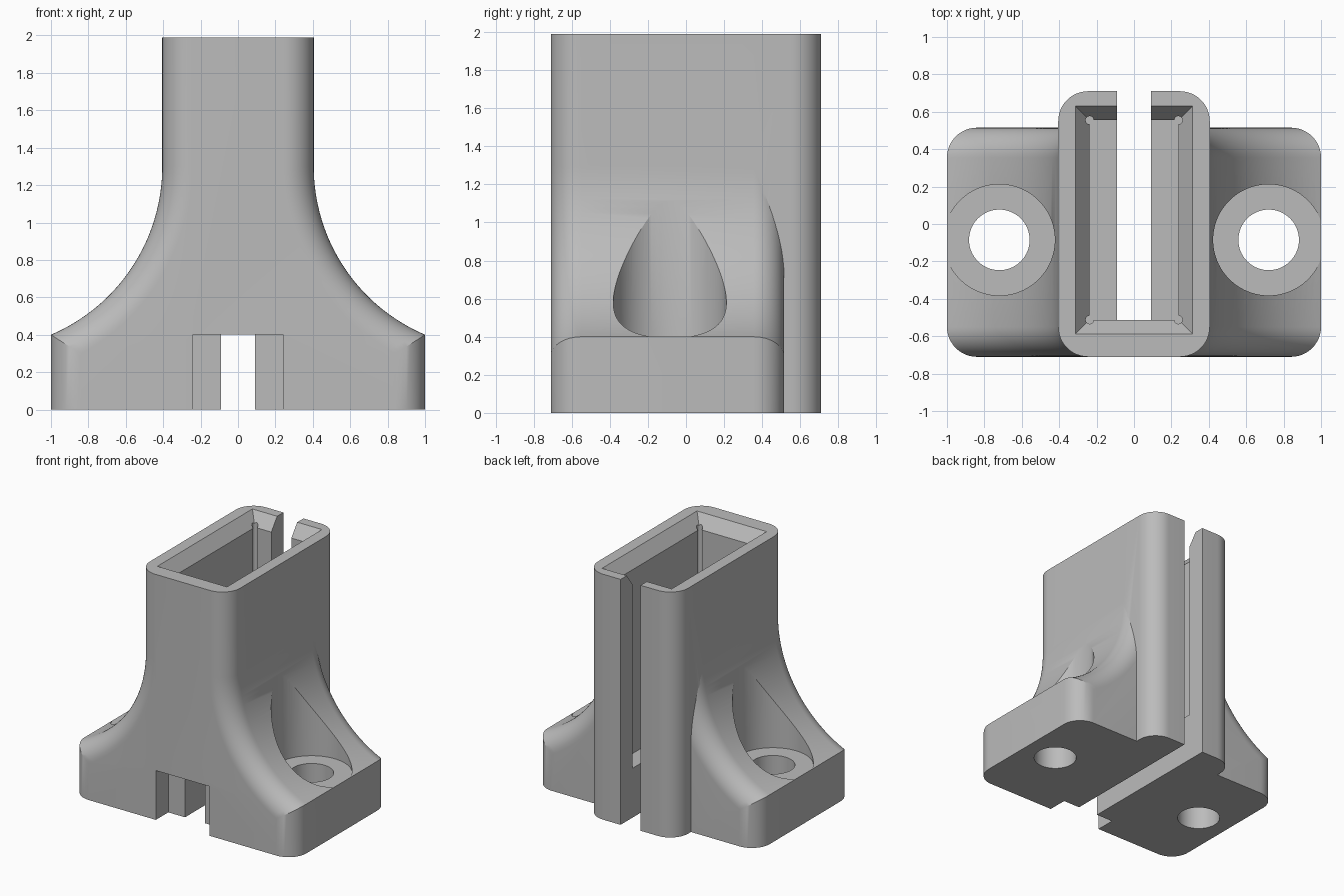
import bpy, bmesh, math

if "Cube" in bpy.data.objects:
    bpy.data.objects.remove(bpy.data.objects["Cube"], do_unlink=True)

HEIGHT = 1.99
FRONT, FOOT_BACK, TOWER_BACK = -0.71, 0.515, 0.71
HALF = 0.405          # tower half width
FOOT = 0.4            # foot height
ARC_Z, ARC_R = 1.3, 0.978
FILLET = 0.16
STEPS = 12

grey = bpy.data.materials.new("plain grey")
grey.use_nodes = True
colour = (0.5, 0.5, 0.5, 1)
grey.diffuse_color = colour
grey.node_tree.nodes["Principled BSDF"].inputs["Base Color"].default_value = colour


def loft(name, rings):
    """Skin a list of equal-length closed rings and cap both ends."""
    bm = bmesh.new()
    rows = [[bm.verts.new(p) for p in ring] for ring in rings]
    n = len(rows[0])
    for a, b in zip(rows, rows[1:]):
        for i in range(n):
            j = (i + 1) % n
            bm.faces.new((a[i], a[j], b[j], b[i]))
    bm.faces.new(rows[0][::-1])
    bm.faces.new(rows[-1])
    bmesh.ops.recalc_face_normals(bm, faces=bm.faces[:])
    mesh = bpy.data.meshes.new(name)
    bm.to_mesh(mesh)
    bm.free()
    obj = bpy.data.objects.new(name, mesh)
    bpy.context.collection.objects.link(obj)
    mesh.materials.append(grey)
    return obj


def rect(x, y0, y1, z):
    return [(-x, y0, z), (x, y0, z), (x, y1, z), (-x, y1, z)]


def box(name, x, y0, y1, z0, z1):
    return loft(name, [rect(x, y0, y1, z0), rect(x, y0, y1, z1)])


def cylinder(name, x, y, r, z0, z1, n=64):
    ring = [(x + r * math.cos(i * math.tau / n), y + r * math.sin(i * math.tau / n)) for i in range(n)]
    return loft(name, [[(px, py, z) for px, py in ring] for z in (z0, z1)])


def combine(target, tool, operation):
    mod = target.modifiers.new(operation, "BOOLEAN")
    mod.operation, mod.solver, mod.object = operation, "EXACT", tool
    bpy.context.view_layer.objects.active = target
    bpy.ops.object.modifier_apply(modifier=mod.name)
    bpy.data.objects.remove(tool, do_unlink=True)


def flared_ring(y, inset):
    """Front outline of the flared body, shrunk by the fillet inset."""
    cx, r = HALF + ARC_R, ARC_R + inset
    start = math.acos((cx - 1 + inset) / r)
    side = [(1 - inset, 0)]
    for i in range(33):
        a = start * (1 - i / 32)
        side.append((cx - r * math.cos(a), ARC_Z - r * math.sin(a)))
    side.append((HALF - inset, HEIGHT))
    return [(x, y, z) for x, z in side] + [(-x, y, z) for x, z in reversed(side)]


# Flared body with rounded front and back edges
fillet = [(FILLET * (1 - math.cos(a)), FILLET * (1 - math.sin(a)))
          for a in (i * math.pi / 2 / STEPS for i in range(STEPS + 1))]
rings = [flared_ring(FRONT + d, inset) for d, inset in fillet]
rings += [flared_ring(FOOT_BACK - d, inset) for d, inset in reversed(fillet)]
body = loft("post_bracket", rings)

# Tower with rounded back corners
right = [(HALF, -0.4)] + [(HALF - inset, TOWER_BACK - d) for d, inset in reversed(fillet)]
outline = right + [(-x, y) for x, y in reversed(right)]
tower = loft("tower", [[(x, y, z) for x, y in outline] for z in (0, HEIGHT)])
combine(body, tower, "UNION")

# Socket with a funnel mouth and relieved corners
X, Y0, Y1 = 0.237, -0.512, 0.555
grow = 0.15
socket = loft("socket_cut", [rect(X, Y0, Y1, FOOT), rect(X, Y0, Y1, HEIGHT - 0.1),
                             rect(X + grow, Y0 - grow, Y1 + grow, HEIGHT + 0.1)])
combine(body, socket, "DIFFERENCE")
for sx in (-1, 1):
    for y in (Y0, Y1):
        combine(body, cylinder("relief_cut", sx * X, y, 0.022, FOOT, HEIGHT + 0.1, 16), "DIFFERENCE")

# Back slot, its low continuation to the front, and the front notch
combine(body, box("slot_cut", 0.09, Y0, 1, -0.1, HEIGHT + 0.1), "DIFFERENCE")
combine(body, box("low_slot_cut", 0.09, -1, 0, -0.1, FOOT), "DIFFERENCE")
combine(body, box("notch_cut", 0.24, -1, FRONT + 0.16, -0.1, FOOT), "DIFFERENCE")

# Screw seats and holes in both feet
for sx in (-1, 1):
    combine(body, cylinder("seat_cut", sx * 0.72, -0.085, 0.297, FOOT, 1.6, 96), "DIFFERENCE")
    combine(body, cylinder("hole_cut", sx * 0.72, -0.085, 0.162, -0.1, 0.6), "DIFFERENCE")

bpy.ops.object.select_all(action="DESELECT")
body.select_set(True)
bpy.context.view_layer.objects.active = body
bpy.ops.object.shade_smooth_by_angle(angle=math.radians(25))
